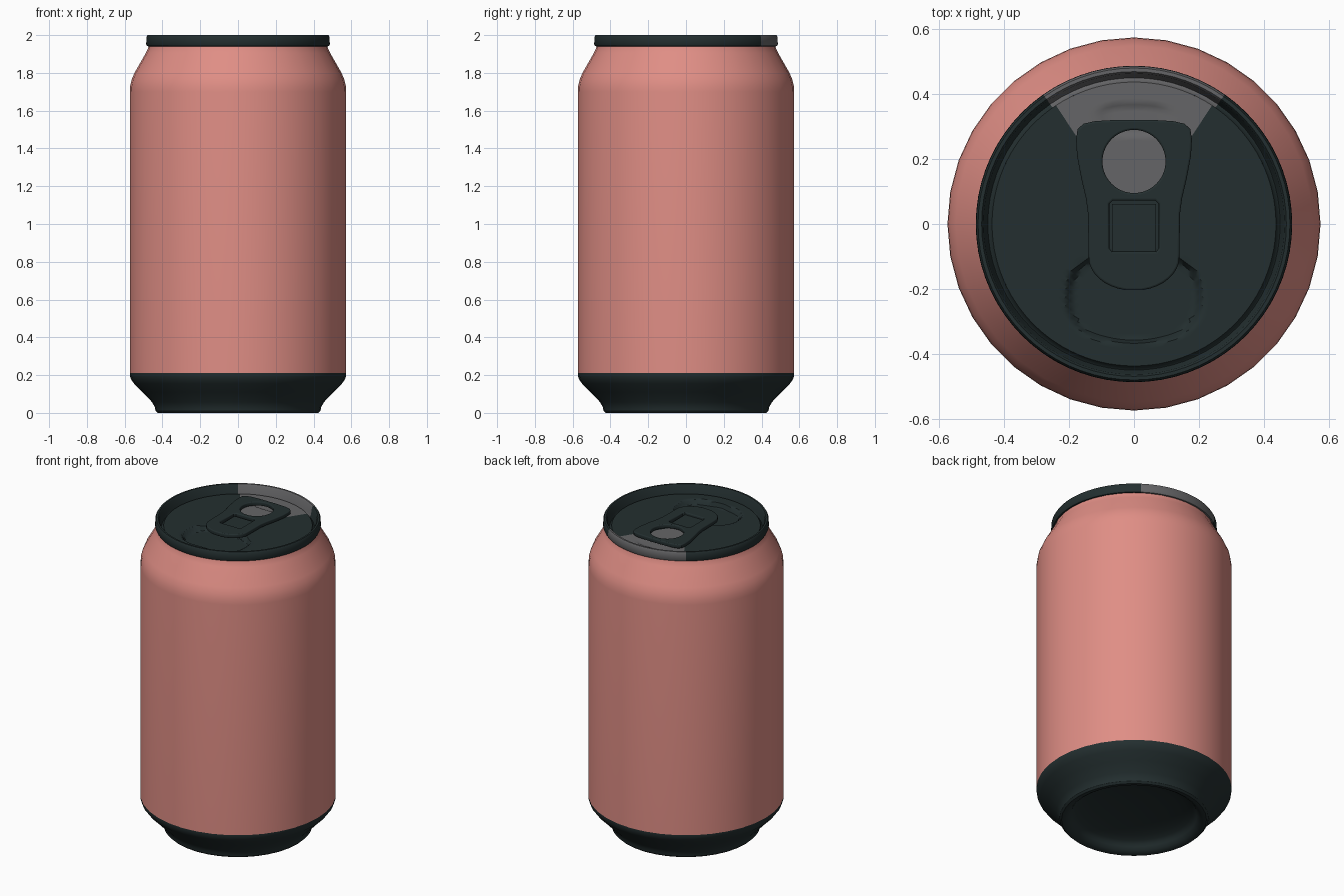
import bpy, bmesh, math

if "Cube" in bpy.data.objects:
    bpy.data.objects.remove(bpy.data.objects["Cube"])

def mat(name, c):
    m = bpy.data.materials.new(name)
    m.diffuse_color = (*c, 1)
    m.use_nodes = True
    m.node_tree.nodes["Principled BSDF"].inputs["Base Color"].default_value = m.diffuse_color
    return m

CORAL = mat("coral_paint", (0.74, 0.27, 0.235))
DARK = mat("dark_metal", (0.017, 0.028, 0.029))
GREY = mat("grey_metal", (0.13, 0.13, 0.135))

def in_wedge(c):
    # grey sector of the lid, around +y
    return c.y > 0.08 and abs(c.x) < c.y * math.tan(math.radians(33))

def finish(ob, angle=35):
    bpy.ops.object.select_all(action='DESELECT')
    ob.select_set(True)
    bpy.context.view_layer.objects.active = ob
    bpy.ops.object.shade_smooth_by_angle(angle=math.radians(angle))

def lathe(name, profile, segs, mats, rule=None, height=None):
    """Revolve (radius, z) points about z; a radius of 0 closes to a pole."""
    bm = bmesh.new()
    rings = []
    for r, z in profile:
        if r == 0:
            rings.append([bm.verts.new((0, 0, z))] * segs)
            continue
        ring = []
        for i in range(segs):
            a = 2 * math.pi * i / segs
            x, y = r * math.cos(a), r * math.sin(a)
            ring.append(bm.verts.new((x, y, z + (height(x, y) if height else 0))))
        rings.append(ring)
    for a, b in zip(rings, rings[1:]):
        for i in range(segs):
            j = (i + 1) % segs
            f = bm.faces.new(list(dict.fromkeys((a[i], a[j], b[j], b[i]))))
            if rule and rule(f.calc_center_median()):
                f.material_index = 1
    me = bpy.data.meshes.new(name)
    bm.to_mesh(me)
    bm.free()
    for m in mats:
        me.materials.append(m)
    ob = bpy.data.objects.new(name, me)
    bpy.context.collection.objects.link(ob)
    finish(ob)
    return ob

# painted wall with shoulder
lathe("can_body", [(0.573, 0.21), (0.573, 1.70), (0.571, 1.73), (0.563, 1.765), (0.548, 1.80),
                   (0.488, 1.905), (0.476, 1.93), (0.472, 1.95)], 36, [CORAL])

# bare base: inner dome, foot ring, flare
dome = [(0.37 * math.sin(t), 0.03 + 0.07 * math.cos(t))
        for t in [i * math.pi / 16 for i in range(9)]]
dome[0] = (0, 0.10)
lathe("can_base", dome + [(0.385, 0.012), (0.405, 0.0), (0.425, 0.0), (0.437, 0.012), (0.44, 0.03),
                          (0.455, 0.057), (0.505, 0.11), (0.55, 0.155), (0.567, 0.178),
                          (0.573, 0.20), (0.573, 0.21)], 36, [DARK])

# rolled rim with countersink groove
lathe("rim", [(0.470, 1.94), (0.481, 1.942), (0.486, 1.952), (0.485, 1.99), (0.479, 2.0),
              (0.468, 2.0), (0.462, 1.992), (0.455, 1.945), (0.449, 1.932), (0.443, 1.936),
              (0.436, 1.95)], 72, [DARK, GREY], in_wedge)

def step(d, w):
    t = min(max(0.5 - d / w, 0), 1)
    return t * t * (3 - 2 * t)

def lid_relief(x, y):
    # pressed mouth panel and finger dimple, as superellipses
    mouth = (abs(x / 0.20) ** 2.6 + abs((y + 0.225) / 0.135) ** 2.6) ** (1 / 2.6) - 1
    dimple = (abs(x / 0.10) ** 4 + abs((y - 0.32) / 0.045) ** 4) ** 0.25 - 1
    return -0.03 * step(mouth, 0.1) - 0.008 * step(dimple, 0.3)

# lid panel
lathe("lid", [(0.436 * (1 - i / 44), 1.95) for i in range(44)] + [(0, 1.95)],
      108, [DARK, GREY], in_wedge, lid_relief)
# orientation of the lid: revolved inward, so normals point up

def plate(name, outlines, z, half, bevel, m):
    """Flat plate from closed outlines; inner outlines become holes."""
    cu = bpy.data.curves.new(name, 'CURVE')
    cu.dimensions = '2D'
    cu.fill_mode = 'BOTH'
    cu.extrude, cu.bevel_depth, cu.bevel_resolution = half, bevel, 2
    cu.offset = -bevel
    for pts in outlines:
        s = cu.splines.new('POLY')
        s.points.add(len(pts) - 1)
        for p, (x, y) in zip(s.points, pts):
            p.co = (x, y, 0, 1)
        s.use_cyclic_u = True
    ob = bpy.data.objects.new(name, cu)
    bpy.context.collection.objects.link(ob)
    ob.location.z = z
    bpy.ops.object.select_all(action='DESELECT')
    ob.select_set(True)
    bpy.context.view_layer.objects.active = ob
    bpy.ops.object.convert(target='MESH')
    ob = bpy.context.object
    ob.data.materials.clear()
    ob.data.materials.append(m)
    finish(ob)
    return ob

def mirrored(half):
    return half + [(-x, y) for x, y in reversed(half)]

# pull tab: wide grip end, waist, rounded nose
right = [(0.05, 0.32), (0.12, 0.316), (0.155, 0.308), (0.173, 0.292), (0.178, 0.26), (0.175, 0.21),
         (0.162, 0.14), (0.148, 0.08), (0.141, 0.03), (0.14, -0.09)]
right += [(0.14 * math.cos(t), -0.10 - 0.105 * math.sin(t))
          for t in [i * math.pi / 18 for i in range(1, 9)]]
ring = [(0.097 * math.cos(i * math.pi / 20), 0.192 + 0.097 * math.sin(i * math.pi / 20))
        for i in range(40)]
window = mirrored([(0.065, 0.072), (0.076, 0.062), (0.076, -0.075), (0.068, -0.085)])
plate("pull_tab", [mirrored(right), ring, window], 1.970, 0.007, 0.006, DARK)

# riveted tongue inside the tab window
plate("tab_tongue", [mirrored([(0.068, 0.062), (0.068, -0.10)])], 1.962, 0.004, 0.002, DARK)
